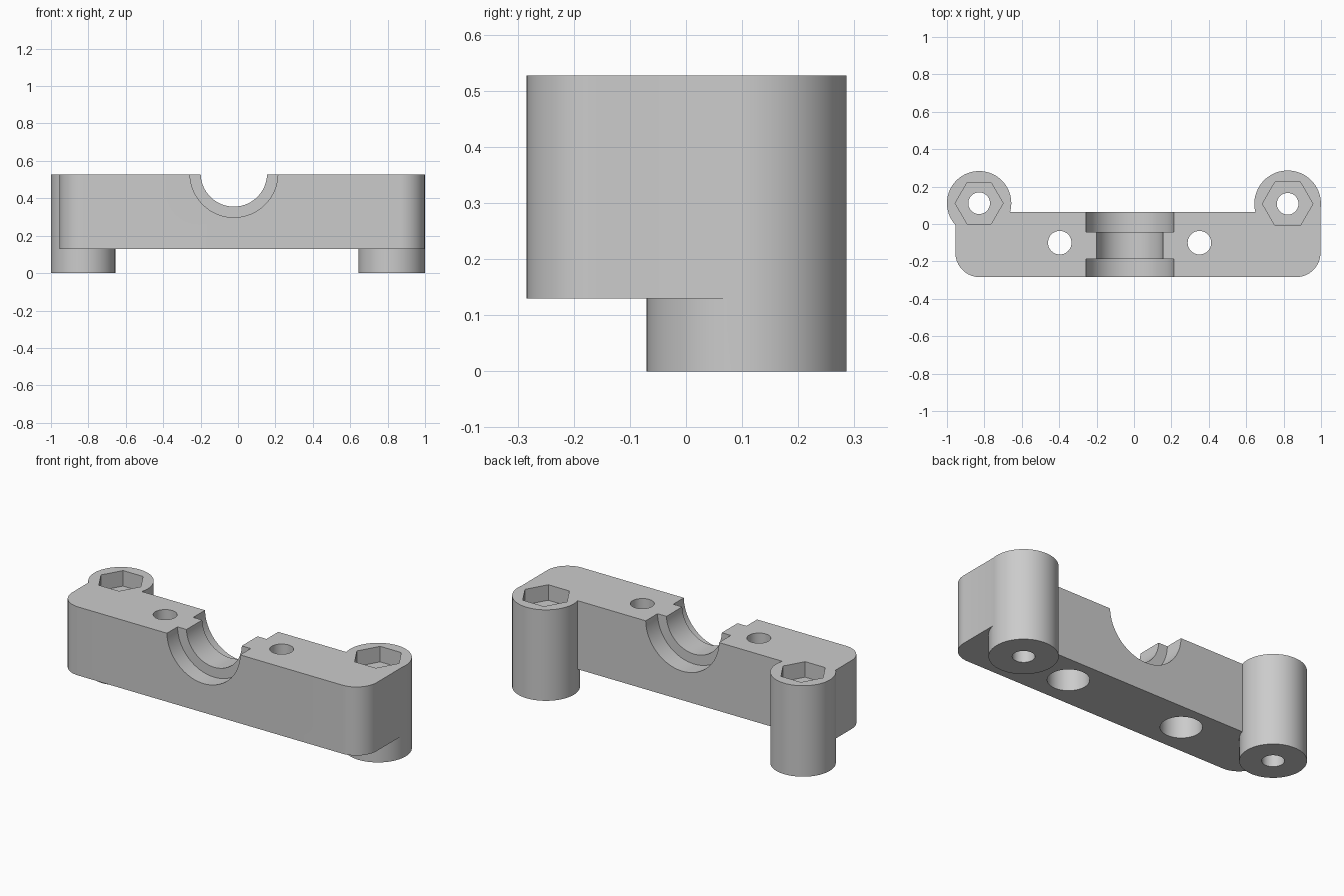
import bpy
import bmesh
from math import cos, sin, pi, radians

if "Cube" in bpy.data.objects:
    bpy.data.objects.remove(bpy.data.objects["Cube"], do_unlink=True)

TOP, BODY_BASE = 0.527, 0.13
FRONT, BACK = -0.284, 0.065
LEFT_END, RIGHT_END = 0.997, -0.955
CORNER = 0.13

grey = bpy.data.materials.new("plain grey")
grey.use_nodes = True
grey.diffuse_color = (0.6, 0.6, 0.6, 1)
grey.node_tree.nodes["Principled BSDF"].inputs["Base Color"].default_value = (0.6, 0.6, 0.6, 1)


def arc(cx, cy, r, start, end, steps):
    angles = [radians(start + (end - start) * i / steps) for i in range(steps + 1)]
    return [(cx + r * cos(a), cy + r * sin(a)) for a in angles]


def prism(name, outline, low, high, along_y=False):
    """Extrude an outline along z, or an x-z outline along y."""
    bm = bmesh.new()
    place = (lambda u, v, w: (u, w, v)) if along_y else (lambda u, v, w: (u, v, w))
    rings = [[bm.verts.new(place(u, v, w)) for u, v in outline] for w in (low, high)]
    for ring in rings:
        bm.faces.new(ring)
    n = len(outline)
    for i in range(n):
        j = (i + 1) % n
        bm.faces.new((rings[0][i], rings[0][j], rings[1][j], rings[1][i]))
    bmesh.ops.recalc_face_normals(bm, faces=bm.faces)
    mesh = bpy.data.meshes.new(name)
    bm.to_mesh(mesh)
    bm.free()
    mesh.materials.append(grey)
    obj = bpy.data.objects.new(name, mesh)
    bpy.context.collection.objects.link(obj)
    return obj


def cylinder(name, cx, cy, r, low, high, sides=64, along_y=False):
    return prism(name, arc(cx, cy, r, 0, 360, sides)[:-1], low, high, along_y)


def combine(target, tool, operation):
    mod = target.modifiers.new(tool.name, 'BOOLEAN')
    mod.operation = operation
    mod.solver = 'EXACT'
    mod.object = tool
    bpy.context.view_layer.objects.active = target
    bpy.ops.object.modifier_apply(modifier=mod.name)
    bpy.data.objects.remove(tool, do_unlink=True)


# Main block with rounded front corners; one end runs back into its post
outline = arc(RIGHT_END + CORNER, FRONT + CORNER, CORNER, 180, 270, 16)
outline += arc(LEFT_END - CORNER, FRONT + CORNER, CORNER, 270, 360, 16)
outline += [(LEFT_END, 0.108), (0.82, 0.108), (0.82, BACK), (-0.83, BACK),
            (-0.83, 0.05), (RIGHT_END, 0.0)]
block = prism("clamp_block", outline, BODY_BASE, TOP)

# Round posts: x, y, radius, nut pocket radius
posts = [(-0.828, 0.111, 0.172, 0.128), (0.8215, 0.108, 0.178, 0.135)]
for x, y, r, nut in posts:
    combine(block, cylinder("post", x, y, r, 0, TOP, 80), 'UNION')
for x, y, r, nut in posts:
    combine(block, cylinder("post_bore", x, y, 0.058, -0.1, 0.7, 40), 'DIFFERENCE')
    combine(block, cylinder("nut_pocket", x, y, nut, TOP - 0.09, 0.7, 6), 'DIFFERENCE')

# Screw holes, counterbored from below
for x in (-0.397, 0.35):
    combine(block, cylinder("screw_hole", x, -0.1, 0.063, 0, 0.7, 40), 'DIFFERENCE')
    combine(block, cylinder("screw_head_recess", x, -0.1, 0.108, 0, BODY_BASE + 0.2, 48), 'DIFFERENCE')

# Saddle across the middle, wider at the front and back
for name, r, low, high in (("saddle", 0.1775, -0.4, 0.2),
                           ("front_step", 0.235, -0.4, -0.187),
                           ("back_step", 0.235, -0.043, 0.2)):
    combine(block, cylinder(name, -0.022, 0.533, r, low, high, 80, True), 'DIFFERENCE')

# Smooth the curved walls, keep the edges crisp
bpy.ops.object.select_all(action='DESELECT')
block.select_set(True)
bpy.context.view_layer.objects.active = block
bpy.ops.object.shade_smooth_by_angle(angle=radians(30))
